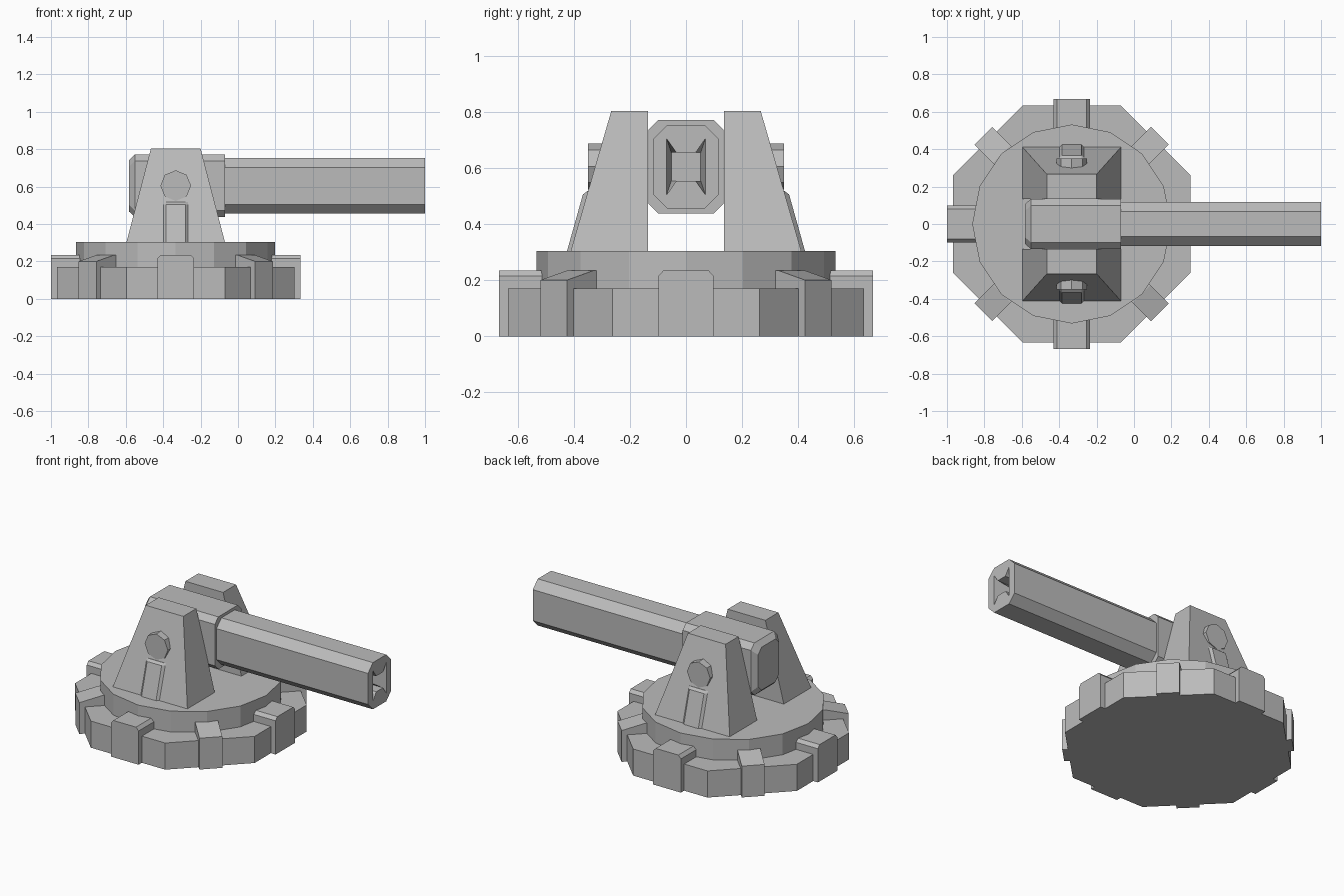
import bpy, bmesh
from math import cos, sin, pi, radians
from mathutils import Matrix, Vector

cube = bpy.data.objects.get("Cube")
if cube:
    bpy.data.objects.remove(cube, do_unlink=True)

GREY = (0.5, 0.5, 0.5, 1.0)
metal = bpy.data.materials.new("plain grey")
metal.use_nodes = True
metal.diffuse_color = GREY
metal.node_tree.nodes["Principled BSDF"].inputs["Base Color"].default_value = GREY

CX = -0.333   # centre of the turntable


def loft(name, rings, matrix=Matrix()):
    """Skin a chain of equal-length point rings and cap both ends."""
    bm = bmesh.new()
    loops = [[bm.verts.new(matrix @ Vector(p)) for p in ring] for ring in rings]
    n = len(loops[0])
    for a, b in zip(loops, loops[1:]):
        for i in range(n):
            j = (i + 1) % n
            bm.faces.new((a[i], a[j], b[j], b[i]))
    bm.faces.new(loops[0])
    bm.faces.new(loops[-1])
    bmesh.ops.recalc_face_normals(bm, faces=bm.faces)
    mesh = bpy.data.meshes.new(name)
    bm.to_mesh(mesh)
    bm.free()
    mesh.materials.append(metal)
    obj = bpy.data.objects.new(name, mesh)
    bpy.context.collection.objects.link(obj)
    return obj


def ngon(n, r, z, turn=0.0):
    return [(r * cos(2 * pi * i / n + turn), r * sin(2 * pi * i / n + turn), z)
            for i in range(n)]


def chamfered(x, w, h, c, zc):
    """Rectangle in the YZ plane with cut corners."""
    pts = [(w, c - h), (w, h - c), (w - c, h), (c - w, h),
           (-w, h - c), (-w, c - h), (c - w, -h), (w - c, -h)]
    return [(x, y, z + zc) for y, z in pts]


centre = Matrix.Translation((CX, 0, 0))

# Octagonal base and round turntable
base_r = 0.634 / cos(pi / 8)
loft("base", [ngon(8, base_r, 0, pi / 8), ngon(8, base_r, 0.17, pi / 8)], centre)
loft("turntable", [ngon(16, 0.532, 0.1), ngon(16, 0.532, 0.303)], centre)

# Clamps around the rim: wide ones on the axes, sloped ones on the diagonals
wide = [(-0.098, 0), (0.098, 0), (0.098, 0.215), (0.08, 0.235),
        (-0.08, 0.235), (-0.098, 0.215)]
sloped = [(0.45, 0), (0.667, 0), (0.667, 0.2), (0.53, 0.235), (0.45, 0.235)]
for k in range(4):
    turn = centre @ Matrix.Rotation(radians(90 * k), 4, "Z")
    loft("wide_clamp", [[(r, y, z) for y, z in wide] for r in (0.45, 0.667)], turn)
    turn = centre @ Matrix.Rotation(radians(90 * k + 45), 4, "Z")
    loft("sloped_clamp", [[(r, y, z) for r, z in sloped] for y in (-0.067, 0.067)], turn)


def leg_y(z):
    """Outer face of a support at a given height."""
    return 0.412 - 0.29 * (z - 0.3)


# Supports, each with a pivot bolt and a rib on the outer face
for side, label in ((1, "back"), (-1, "front")):
    flip = centre @ Matrix.Diagonal((1, side, 1, 1))

    def leg_ring(z, half):
        return [(-half, 0.135, z), (half, 0.135, z),
                (half, leg_y(z), z), (-half, leg_y(z), z)]

    loft(label + "_support", [leg_ring(0.3, 0.264), leg_ring(0.803, 0.133)], flip)

    bolt = [(x, z + 0.605) for x, z, _ in ngon(8, 0.082, 0)]
    loft(label + "_pivot_bolt", [[(x, y, z) for x, z in bolt] for y in (0.25, 0.349)], flip)

    def rib_ring(z, half, out):
        y = leg_y(z)
        return [(-half, y - 0.05, z), (-half, y, z), (0.015 - half, y + out, z),
                (half - 0.015, y + out, z), (half, y, z), (half, y - 0.05, z)]

    loft(label + "_rib", [rib_ring(0.3, 0.066, 0.013), rib_ring(0.505, 0.066, 0.015),
                          rib_ring(0.518, 0.066, 0.002)], flip)

# Breech block with a bevelled rear
ZC = 0.604
loft("breech", [chamfered(-0.583, 0.105, 0.137, 0.035, ZC),
                chamfered(-0.552, 0.134, 0.167, 0.035, ZC),
                chamfered(-0.07, 0.134, 0.167, 0.035, ZC)])

# Barrel, running into a pinched bore that narrows inward


def bore(x, w, h, w2, h2):
    pts = [(w, -h), (w, h), (w2, h2), (-w2, h2), (-w, h), (-w, -h), (-w2, -h2), (w2, -h2)]
    return [(x, y, z + ZC) for y, z in pts]


loft("barrel", [chamfered(-0.1, 0.117, 0.149, 0.05, ZC),
                chamfered(1.0, 0.117, 0.149, 0.05, ZC),
                bore(1.0, 0.069, 0.1, 0.034, 0.05),
                bore(0.88, 0.052, 0.05, 0.034, 0.05)])
